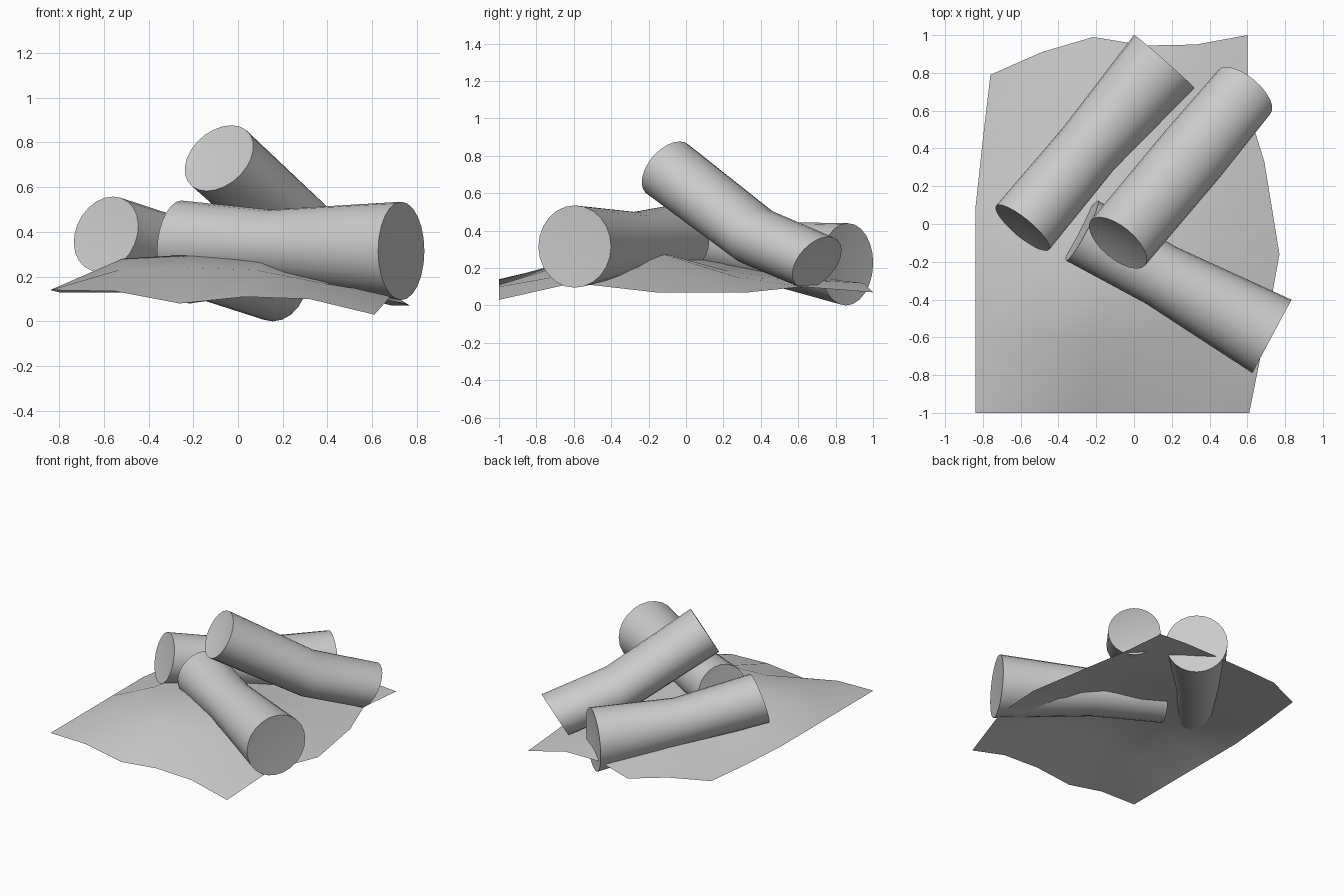
import bpy, bmesh, math
from mathutils import Vector

if "Cube" in bpy.data.objects:
    bpy.data.objects.remove(bpy.data.objects["Cube"])


def finish(name, bm, angle):
    bmesh.ops.recalc_face_normals(bm, faces=bm.faces)
    mesh = bpy.data.meshes.new(name)
    bm.to_mesh(mesh)
    bm.free()
    ob = bpy.data.objects.new(name, mesh)
    bpy.context.collection.objects.link(ob)
    bpy.ops.object.select_all(action='DESELECT')
    ob.select_set(True)
    bpy.context.view_layer.objects.active = ob
    bpy.ops.object.shade_smooth_by_angle(angle=math.radians(angle))
    return ob


def log(name, rings, dent=0.03, sides=24):
    """Rings are (centre, normal, side radius, upright radius) along the log."""
    bm = bmesh.new()
    loops = []
    for c, n, rs, ru in rings:
        n = Vector(n).normalized()
        side = n.cross(Vector((0, 0, 1))).normalized()
        up = side.cross(n)
        loops.append([bm.verts.new(Vector(c) + side * rs * math.cos(a) + up * ru * math.sin(a))
                      for a in (2 * math.pi * k / sides for k in range(sides))])
    for a, b in zip(loops, loops[1:]):
        for k in range(sides):
            m = (k + 1) % sides
            bm.faces.new((a[k], a[m], b[m], b[k]))
    # slightly dished ends
    for loop, (c, n, *_), s in ((loops[0], rings[0], 1), (loops[-1], rings[-1], -1)):
        mid = bm.verts.new(Vector(c) + Vector(n).normalized() * dent * s)
        for k in range(sides):
            bm.faces.new((loop[k], loop[(k + 1) % sides], mid))
    return finish(name, bm, 40)


# front log, lying to the right
log("front_log", [
    ((.73, -.595, .315), (-.88, .47, 0), .22, .22),
    ((.14, -.27, .34), (-.88, .45, .03), .17, .16),
    ((-.275, -.035, .36), (-.88, .47, .13), .18, .182)], dent=0.01)

# top log, leaning on the others
log("top_log", [
    ((-.085, -.10, .73), (.55, .66, -.5), .187, .17),
    ((.31, .37, .37), (.6, .7, -.38), .19, .158),
    ((.585, .70, .23), (.55, .65, -.5), .18, .16)], dent=0.03)

# rear log, tipping down to the back
log("rear_log", [
    ((-.59, -.02, .39), (.62, .75, -.28), .183, .175),
    ((-.24, .40, .29), (.62, .76, -.2), .175, .16),
    ((.16, .86, .22), (.66, .75, -.03), .213, .22)], dent=0.015)

# uneven ground sheet
left_x = (-.84, -.84, -.84, -.84, -.80, -.76)
right_x = (.61, .69, .77, .69, .60, .60)
left_y = (-1, -.63, -.28, .08, .45, .79)
right_y = (-1, -.6, -.16, .33, .62, 1)
back_y = (.79, .91, .99, .945, .95, 1)
heights = (
    (.14, .135, .08, .11, .10, .03),
    (.14, .23, .24, .23, .17, .12),
    (.14, .28, .30, .30, .20, .07),
    (.14, .21, .22, .18, .15, .07),
    (.13, .17, .17, .16, .14, .10),
    (.13, .13, .08, .12, .12, .07))
bm = bmesh.new()
grid = []
for j in range(6):
    row = []
    for i in range(6):
        t = i / 5
        x = left_x[j] * (1 - t) + right_x[j] * t
        y = left_y[j] * (1 - t) + right_y[j] * t
        bulge = back_y[i] - (left_y[5] * (1 - t) + right_y[5] * t)
        y += bulge * (j / 5) ** 2
        row.append(bm.verts.new((x, y, heights[j][i])))
    grid.append(row)
for j in range(5):
    for i in range(5):
        bm.faces.new((grid[j][i], grid[j][i + 1], grid[j + 1][i + 1], grid[j + 1][i]))
finish("ground_sheet", bm, 60)
